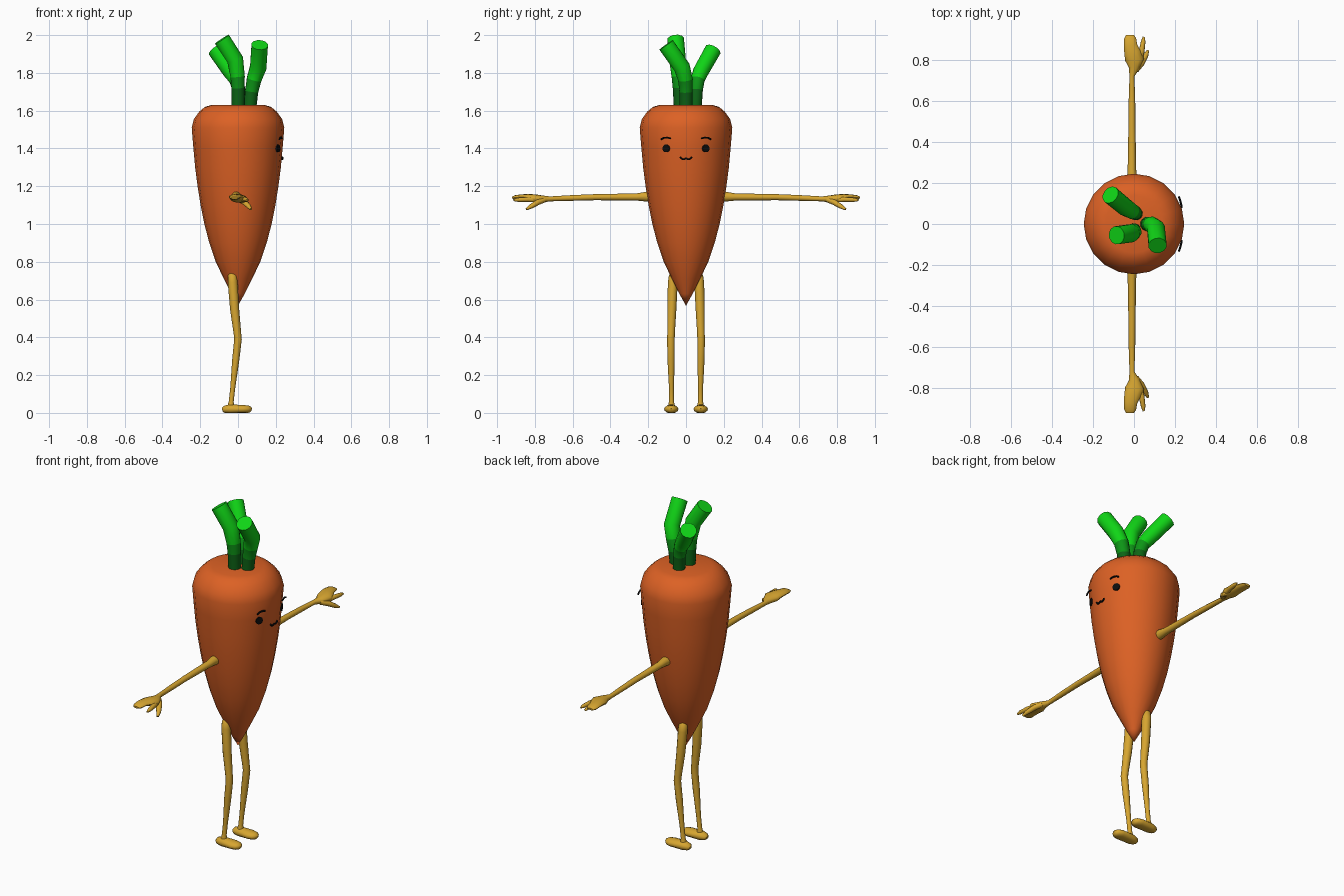
import bpy, bmesh, math
from mathutils import Vector


def material(name, rgb):
    m = bpy.data.materials.new(name)
    m.diffuse_color = (*rgb, 1)
    return m


ORANGE = material("carrot orange", (0.72, 0.12, 0.018))
GOLD = material("golden limb", (0.68, 0.38, 0.03))
LEAF = [material("dark green", (0.004, 0.13, 0.008)),
        material("mid green", (0.004, 0.30, 0.008)),
        material("bright green", (0.005, 0.66, 0.008))]
BLACK = material("face black", (0.004, 0.004, 0.004))


def finish(name, bm, mats, angle=50):
    bmesh.ops.recalc_face_normals(bm, faces=bm.faces)
    me = bpy.data.meshes.new(name)
    bm.to_mesh(me)
    bm.free()
    for m in mats:
        me.materials.append(m)
    for p in me.polygons:
        p.use_smooth = True
    me.set_sharp_from_angle(angle=math.radians(angle))
    ob = bpy.data.objects.new(name, me)
    bpy.context.collection.objects.link(ob)
    return ob


def tube(bm, path, sides=12, ref=(0, 0, 1), floor=None, mat=lambda i: 0):
    """Loft ellipses along path; each point is (x, y, z, side radius, up radius)."""
    pts = [Vector(p[:3]) for p in path]
    rings = []
    for i, p in enumerate(path):
        a = pts[min(i + 1, len(pts) - 1)] - pts[i]
        b = pts[i] - pts[max(i - 1, 0)]
        t = (a.normalized() + b.normalized()).normalized()
        side = t.cross(Vector(ref)).normalized()
        up = side.cross(t)
        ring = []
        for k in range(sides):
            w = math.tau * k / sides
            co = pts[i] + side * math.cos(w) * p[3] + up * math.sin(w) * p[-1]
            if floor is not None:
                co.z = max(co.z, floor)
            ring.append(bm.verts.new(co))
        rings.append(ring)
    for i in range(len(rings) - 1):
        for k in range(sides):
            n = (k + 1) % sides
            f = bm.faces.new((rings[i][k], rings[i][n], rings[i + 1][n], rings[i + 1][k]))
            f.material_index = mat(i)
    bm.faces.new(rings[0][::-1])
    bm.faces.new(rings[-1]).material_index = mat(len(rings) - 2)


# Carrot body: lathed profile (radius, height)
PROFILE = [(0, 0.567), (0.035, 0.63), (0.075, 0.71), (0.118, 0.80), (0.152, 0.90),
           (0.178, 1.0), (0.198, 1.1), (0.214, 1.2), (0.227, 1.3), (0.237, 1.41),
           (0.245, 1.51), (0.234, 1.555), (0.205, 1.595), (0.175, 1.62), (0.14, 1.63), (0, 1.63)]
bm = bmesh.new()
vs = [bm.verts.new((r, 0, z)) for r, z in PROFILE]
es = [bm.edges.new(vs[i:i + 2]) for i in range(len(vs) - 1)]
bmesh.ops.spin(bm, geom=vs + es, axis=(0, 0, 1), cent=(0, 0, 0),
               angle=math.tau, steps=20, use_duplicate=False)
bmesh.ops.remove_doubles(bm, verts=bm.verts, dist=0.001)
finish("carrot_body", bm, [ORANGE])

# Leaf stalks: widening bent tubes, darker near the base
STALKS = {
    "stalk_left": [(0.01, 0.05, 1.6, .033), (0.005, 0.055, 1.71, .035), (-0.01, 0.062, 1.765, .038),
                   (-0.04, 0.08, 1.81, .043), (-0.115, 0.142, 1.92, .045)],
    "stalk_back": [(0, -0.03, 1.6, .034), (0, -0.035, 1.72, .036), (-0.002, -0.038, 1.78, .039),
                   (-0.015, -0.045, 1.87, .045), (-0.085, -0.055, 1.978, .045)],
    "stalk_right": [(0.062, 0, 1.6, .034), (0.072, 0, 1.70, .036), (0.085, -0.003, 1.765, .04),
                    (0.107, -0.022, 1.83, .045), (0.115, -0.105, 1.948, .045)],
}
for name, path in STALKS.items():
    bm = bmesh.new()
    tube(bm, path, 12, ref=(1, 0.3, 0), mat=lambda i: min(i, 2))
    finish(name, bm, LEAF)

for s, label in ((-1, "right"), (1, "left")):
    # Arm running straight out to the palm and mitten fingers
    bm = bmesh.new()
    tube(bm, [(-0.01, s * y, z, rx, rz) for y, z, rx, rz in (
        (0.16, 1.142, .026, .027), (0.21, 1.145, .026, .026), (0.26, 1.143, .021, .019),
        (0.48, 1.142, .017, .016), (0.60, 1.138, .016, .015), (0.72, 1.133, .012, .013))]
        + [(x, s * y, z, rx, rz) for x, y, z, rx, rz in (
            (0.0, 0.76, 1.132, .026, .019), (0.003, 0.80, 1.135, .046, .022),
            (-0.008, 0.835, 1.141, .040, .018), (-0.017, 0.87, 1.143, .033, .014),
            (-0.019, 0.905, 1.140, .029, .012), (-0.019, 0.92, 1.138, .020, .006))])
    finish("arm_" + label, bm, [GOLD])

    # Free finger and drooping thumb
    for part, path in (
            ("finger", [(0.025, 0.79, 1.128, .014, .015), (0.037, 0.84, 1.130, .014, .013),
                        (0.045, 0.89, 1.128, .011, .011), (0.047, 0.912, 1.126, .005, .005)]),
            ("thumb", [(0.01, 0.75, 1.128, .014, .014), (0.035, 0.785, 1.115, .017, .015),
                       (0.057, 0.82, 1.093, .013, .012), (0.068, 0.845, 1.078, .006, .006)])):
        bm = bmesh.new()
        tube(bm, [(x, s * y, z, a, b) for x, y, z, a, b in path], 10)
        finish(f"{part}_{label}", bm, [GOLD])

    # Leg with a slight knee bend
    bm = bmesh.new()
    tube(bm, [(x, s * y, z, r) for x, y, z, r in (
        (-0.03, .066, 0.742, .012), (-0.03, .067, 0.728, .023), (-0.028, .070, 0.69, .026),
        (-0.018, .075, 0.55, .024), (-0.003, .079, 0.42, .020), (0.0, .080, 0.39, .020),
        (-0.012, .079, 0.28, .019), (-0.028, .077, 0.13, .013),
        (-0.036, .077, 0.06, .013), (-0.038, .077, 0.02, .022))], ref=(1, 0, 0))
    finish("leg_" + label, bm, [GOLD])

    # Foot, rounded above with a flat sole
    bm = bmesh.new()
    tube(bm, [(x, s * .078, z, ry, rz) for x, z, ry, rz in (
        (-0.083, .015, .012, .010), (-0.073, .018, .024, .019), (-0.045, .020, .031, .026),
        (-0.01, .020, .034, .024), (0.03, .020, .038, .022), (0.055, .019, .031, .020),
        (0.067, .017, .019, .015), (0.072, .015, .009, .008))], 14, floor=0.0)
    finish("foot_" + label, bm, [GOLD], 40)

    # Eye: thin rounded plate lying on the body
    bm = bmesh.new()
    n = Vector((0.212, s * 0.105, 0)).normalized()
    c = Vector((0, 0, 1.40)) + n * 0.231
    tube(bm, [(*(c + n * d), .021) for d in (0, 0.009)], 10)
    finish("eye_" + label, bm, [BLACK])

    # Eyebrow
    bm = bmesh.new()
    tube(bm, [(x, s * y, z, .005) for x, y, z in (
        (0.219, .133, 1.448), (0.224, .118, 1.456), (0.229, .10, 1.458), (0.233, .08, 1.453))], 6)
    finish("eyebrow_" + label, bm, [BLACK])

# Mouth: small wavy smile
bm = bmesh.new()
tube(bm, [(0.235, y, z, .005) for y, z in (
    (-.031, 1.355), (-.024, 1.345), (-.013, 1.342), (0, 1.347),
    (.013, 1.342), (.024, 1.345), (.031, 1.355))], 6)
finish("mouth", bm, [BLACK])
